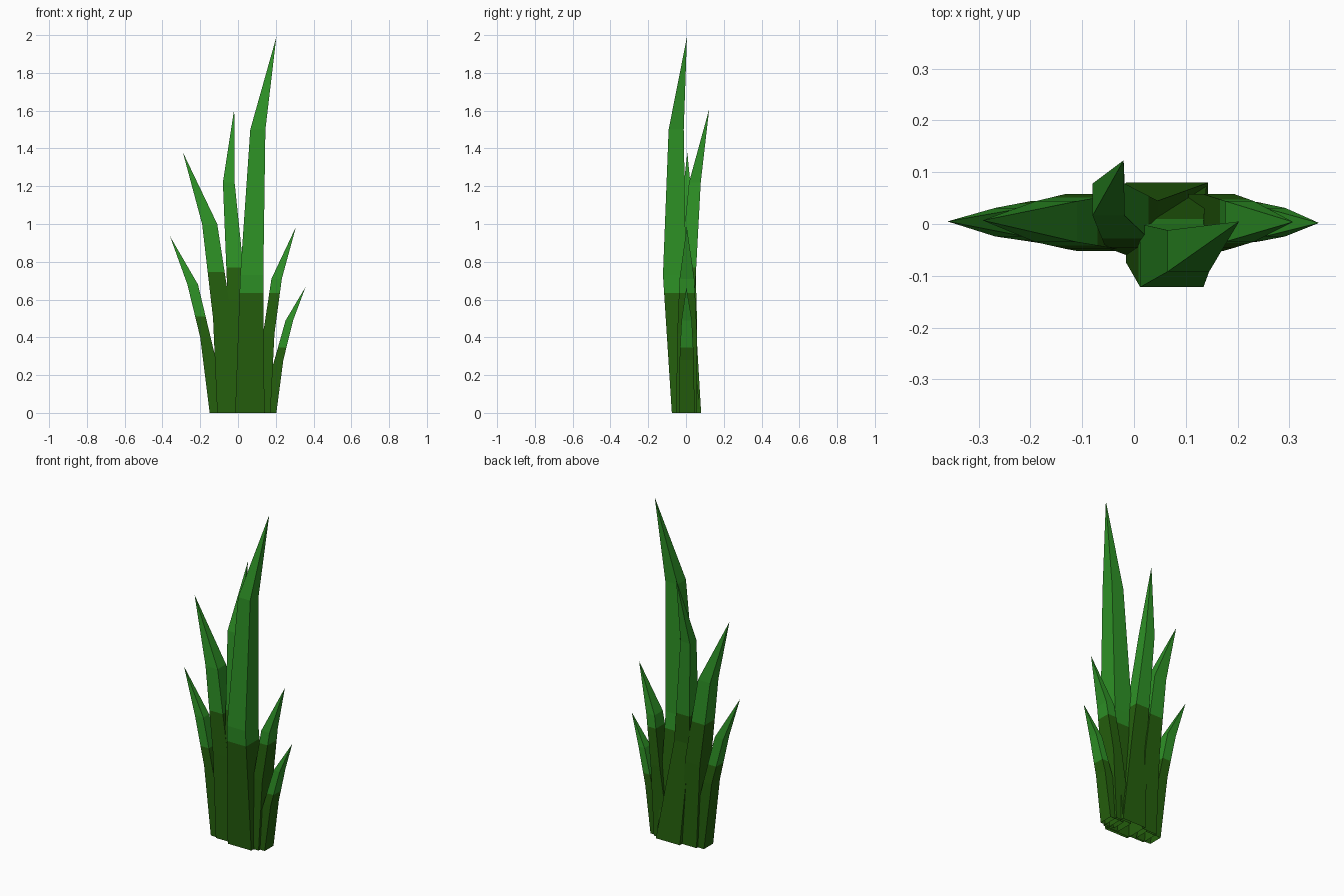
import bpy, bmesh


def material(name, rgb):
    m = bpy.data.materials.new(name)
    m.diffuse_color = (*rgb, 1)
    return m


DARK = material("dark green base", (0.018, 0.115, 0.004))
LIGHT = material("fresh green tip", (0.027, 0.285, 0.019))


def blade(name, rings, tip, split):
    """Four-sided blade. rings: (z, x0, x1, y0, y1); colour changes at height split."""
    bm = bmesh.new()
    loops = []
    for z, x0, x1, y0, y1 in rings:
        loops.append([bm.verts.new(p) for p in
                      ((x0, y0, z), (x1, y0, z), (x1, y1, z), (x0, y1, z))])
    top = bm.verts.new(tip)
    for i in range(4):
        j = (i + 1) % 4
        for a, b in zip(loops, loops[1:]):
            bm.faces.new((a[i], a[j], b[j], b[i]))
        bm.faces.new((loops[-1][i], loops[-1][j], top))
    # cut the colour line
    bmesh.ops.bisect_plane(bm, geom=bm.verts[:] + bm.edges[:] + bm.faces[:],
                           plane_co=(0, 0, split), plane_no=(0, 0, 1))
    for f in bm.faces:
        f.material_index = int(f.calc_center_median().z > split)
    me = bpy.data.meshes.new(name)
    bm.to_mesh(me)
    bm.free()
    me.materials.append(DARK)
    me.materials.append(LIGHT)
    bpy.context.collection.objects.link(bpy.data.objects.new(name, me))


# Tall front blade
blade("tall_blade", [(0, -0.015, 0.14, -0.075, 0.075), (0.73, 0.012, 0.134, -0.122, 0.0),
                     (1.5, 0.065, 0.145, -0.092, -0.012)], (0.203, 0.005, 1.99), 0.635)
# Back blade leaning left and backwards
blade("back_blade", [(0, -0.015, 0.143, -0.06, 0.08), (0.6, -0.055, 0.046, -0.045, 0.045),
                     (1.22, -0.08, -0.018, 0.016, 0.078)], (-0.02, 0.123, 1.61), 0.77)
# Left pair
blade("left_inner_blade", [(0, -0.11, -0.01, -0.052, 0.058), (0.5, -0.132, -0.033, -0.048, 0.058),
                           (1.0, -0.19, -0.11, -0.035, 0.044)], (-0.292, 0.007, 1.38), 0.745)
blade("left_outer_blade", [(0, -0.15, -0.05, -0.042, 0.045), (0.4, -0.2, -0.145, -0.034, 0.044),
                           (0.68, -0.268, -0.212, -0.024, 0.031)], (-0.36, 0.005, 0.935), 0.51)
# Right pair
blade("right_inner_blade", [(0, 0.07, 0.172, -0.052, 0.058), (0.42, 0.133, 0.193, -0.046, 0.058),
                            (0.71, 0.177, 0.232, -0.034, 0.044)], (0.307, 0.004, 0.985), 0.635)
blade("right_outer_blade", [(0, 0.11, 0.203, -0.038, 0.045), (0.28, 0.193, 0.24, -0.034, 0.042),
                            (0.49, 0.252, 0.292, -0.024, 0.031)], (0.357, 0.002, 0.665), 0.345)
